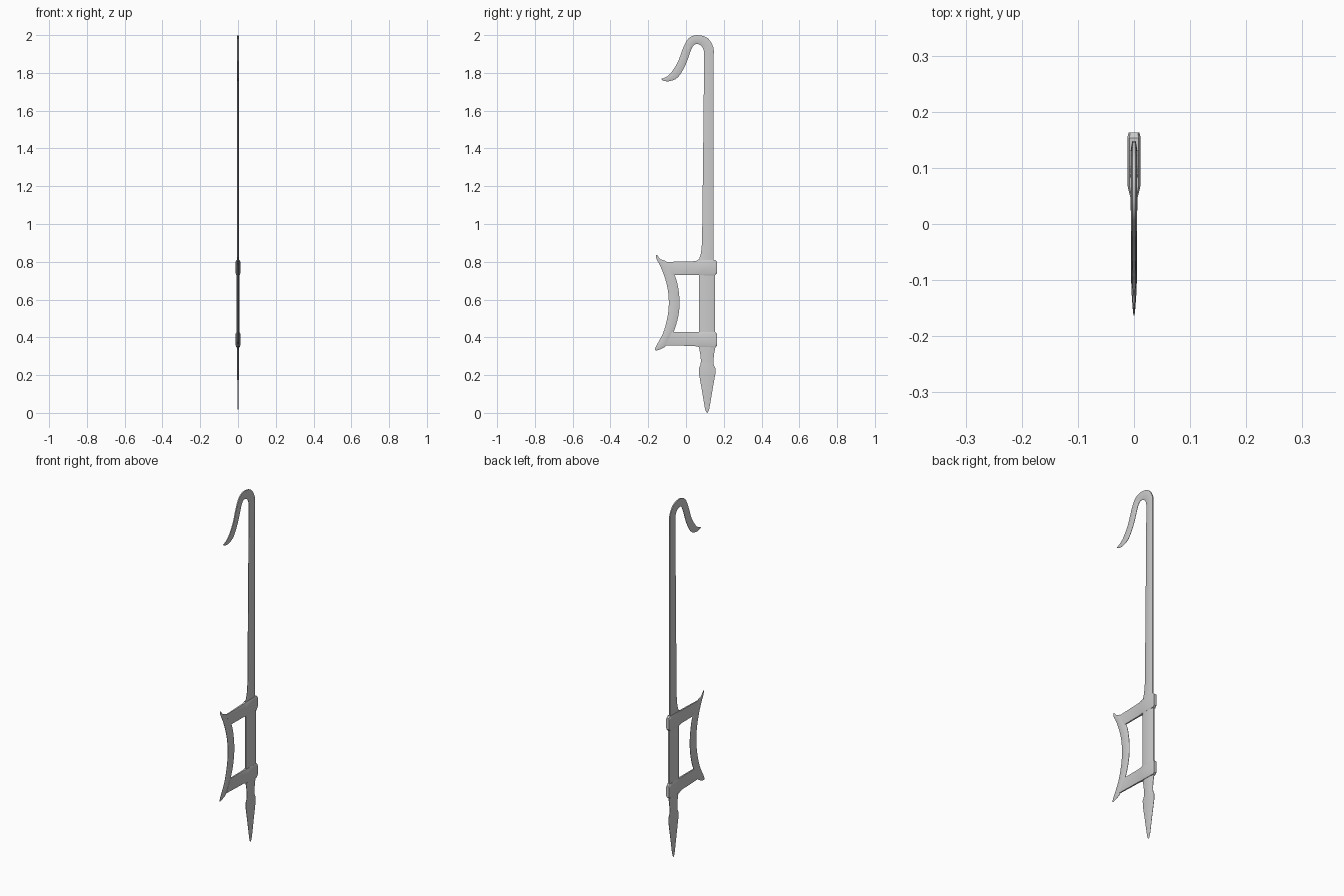
import bpy, bmesh
from mathutils import Vector


def smooth(stations, steps=3):
    """Catmull-Rom refinement of (ay, az, by, bz, thickness) stations."""
    s = [Vector(p) for p in stations]
    out = []
    for i in range(len(s) - 1):
        p0, p1, p2, p3 = s[max(i - 1, 0)], s[i], s[i + 1], s[min(i + 2, len(s) - 1)]
        for k in range(steps):
            t = k / steps
            out.append(0.5 * (2 * p1 + (p2 - p0) * t + (2 * p0 - 5 * p1 + 4 * p2 - p3) * t * t
                              + (3 * p1 - p0 - 3 * p2 + p3) * t ** 3))
    return out + [s[-1]]


def ribbon(name, stations, inset=0.25, edge_a=0.2, edge_b=0.2):
    """Loft a flat bar in the YZ plane; edges a and b are bevelled."""
    bm = bmesh.new()
    rings = []
    for ay, az, by, bz, t in stations:
        a, b = Vector((0, ay, az)), Vector((0, by, bz))
        prof = [(0, edge_a), (inset, 1), (1 - inset, 1), (1, edge_b)]
        prof += [(f, -w) for f, w in reversed(prof)]
        rings.append([bm.verts.new(a.lerp(b, f) + Vector((w * t, 0, 0))) for f, w in prof])
    for r, q in zip(rings, rings[1:]):
        for i in range(8):
            j = (i + 1) % 8
            bm.faces.new((r[i], r[j], q[j], q[i]))
    bm.faces.new(rings[0])
    bm.faces.new(rings[-1])
    bmesh.ops.remove_doubles(bm, verts=bm.verts, dist=0.0001)
    bmesh.ops.recalc_face_normals(bm, faces=bm.faces)
    me = bpy.data.meshes.new(name)
    bm.to_mesh(me)
    bm.free()
    ob = bpy.data.objects.new(name, me)
    bpy.context.collection.objects.link(ob)
    bpy.ops.object.select_all(action='DESELECT')
    ob.select_set(True)
    bpy.context.view_layer.objects.active = ob
    bpy.ops.object.shade_smooth_by_angle(angle=0.35)
    return ob


# Blade: straight run, then the hook curling forward to its tip
straight = [(0.055, 0.803, 0.146, 0.795, 0.006), (0.070, 0.815, 0.146, 0.815, 0.006),
            (0.079, 0.845, 0.146, 0.845, 0.006), (0.085, 0.90, 0.146, 0.90, 0.006),
            (0.091, 1.4, 0.146, 1.4, 0.0055)]
hook = [(0.096, 1.88, 0.146, 1.89, 0.005), (0.095, 1.915, 0.145, 1.935, 0.005),
        (0.083, 1.941, 0.115, 1.984, 0.005), (0.060, 1.953, 0.058, 2.0, 0.005),
        (0.040, 1.945, 0.012, 1.981, 0.005), (0.024, 1.914, -0.016, 1.93, 0.005),
        (-0.002, 1.843, -0.043, 1.858, 0.0045), (-0.041, 1.778, -0.075, 1.806, 0.004),
        (-0.083, 1.757, -0.098, 1.783, 0.003), (-0.115, 1.757, -0.121, 1.771, 0.002),
        (-0.131, 1.766, -0.130, 1.769, 0.001)]
ribbon("hooked_blade", straight + smooth(hook), 0.25, 0.2, 0.6)

# Crescent hand guard, tip to tip
crescent = [(-0.159, 0.836, -0.153, 0.836, 0.0005), (-0.156, 0.815, -0.134, 0.813, 0.002),
            (-0.135, 0.775, -0.100, 0.797, 0.004), (-0.112, 0.715, -0.058, 0.725, 0.005),
            (-0.096, 0.65, -0.041, 0.66, 0.005), (-0.091, 0.585, -0.034, 0.585, 0.005),
            (-0.096, 0.52, -0.041, 0.51, 0.005), (-0.115, 0.44, -0.065, 0.43, 0.005),
            (-0.135, 0.395, -0.105, 0.357, 0.004), (-0.16, 0.35, -0.136, 0.337, 0.002),
            (-0.164, 0.333, -0.157, 0.33, 0.0008)]
ribbon("crescent_guard", smooth(crescent))

# Guard arms, each thickening into a collar around the handle
arm = [(-0.075, 0.73, -0.11, 0.799, 0.0045), (0.045, 0.73, 0.045, 0.803, 0.006),
       (0.068, 0.729, 0.068, 0.808, 0.0115), (0.153, 0.728, 0.153, 0.81, 0.012),
       (0.163, 0.738, 0.163, 0.802, 0.0095)]
ribbon("upper_arm_collar", arm, 0.12, 0.7, 0.7)
ribbon("lower_arm_collar", [(ay, 1.157 - az, by, 1.157 - bz, t) for ay, az, by, bz, t in arm],
       0.12, 0.7, 0.7)

# Handle grip between the collars
ribbon("handle", [(0.068, z, 0.154, z, 0.008) for z in (0.37, 0.79)], 0.2, 0.45, 0.45)

# Dagger pommel
dagger = [(0.38, 0.043, 0.006), (0.345, 0.043, 0.006), (0.315, 0.037, 0.006),
          (0.275, 0.033, 0.005), (0.255, 0.035, 0.005), (0.235, 0.044, 0.005),
          (0.205, 0.043, 0.0045), (0.12, 0.028, 0.003), (0.025, 0.012, 0.0015),
          (0.008, 0.007, 0.001), (0.0, 0.001, 0.0006)]
ribbon("pommel_dagger", [(0.112 - w, z, 0.112 + w, z, t) for z, w, t in dagger], 0.3)
